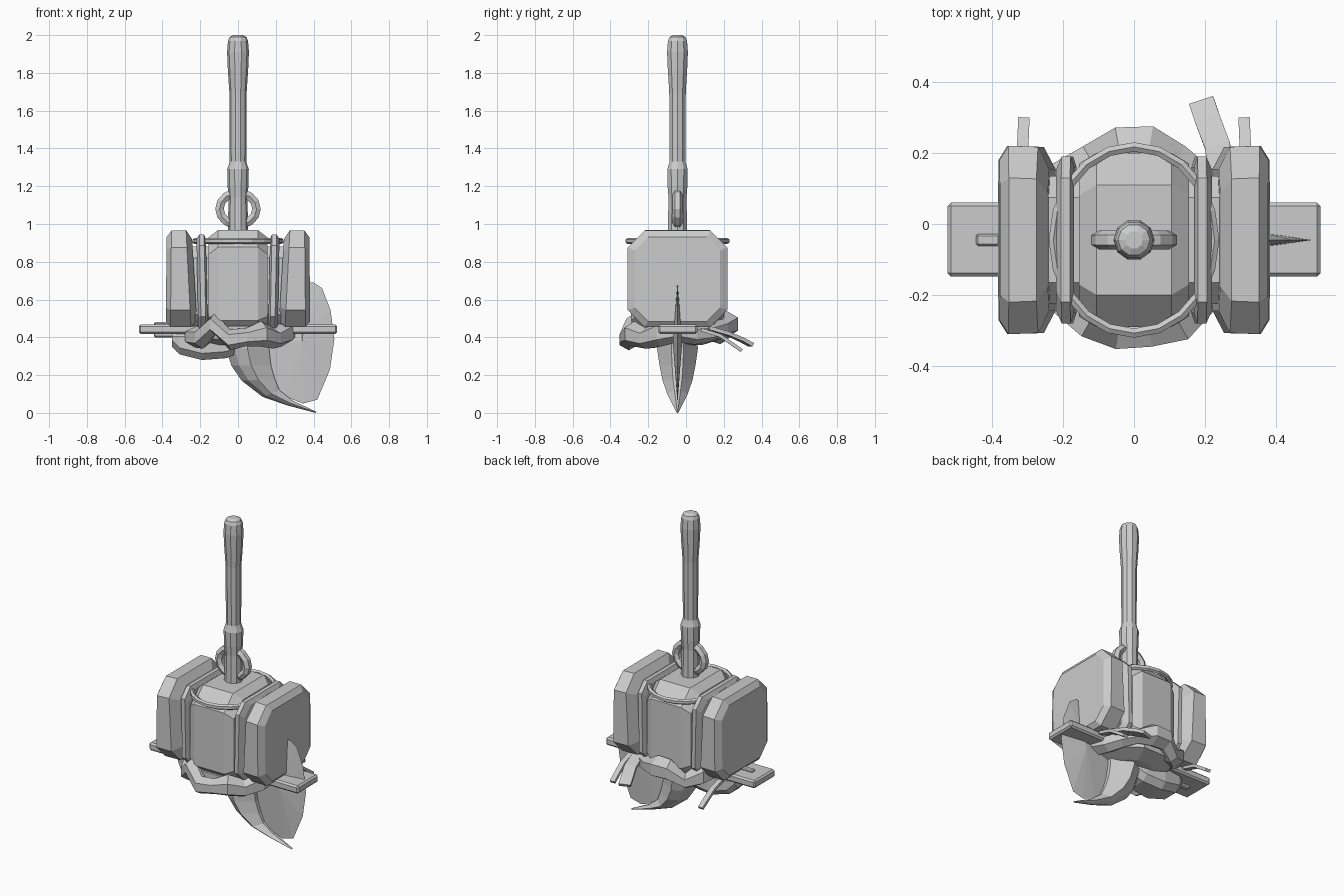
import bpy, math, random
from mathutils import Vector

if "Cube" in bpy.data.objects:
    bpy.data.objects.remove(bpy.data.objects["Cube"])

random.seed(4)
CY = -0.045  # the weapon's axis in y


def make(name, verts, faces):
    me = bpy.data.meshes.new(name)
    me.from_pydata([tuple(v) for v in verts], [], faces)
    me.update()
    ob = bpy.data.objects.new(name, me)
    bpy.context.collection.objects.link(ob)
    bpy.context.view_layer.objects.active = ob
    ob.select_set(True)
    bpy.ops.object.mode_set(mode='EDIT')
    bpy.ops.mesh.select_all(action='SELECT')
    bpy.ops.mesh.normals_make_consistent(inside=False)
    bpy.ops.object.mode_set(mode='OBJECT')
    ob.select_set(False)
    return ob


def loft(name, rings, closed=False):
    n, m = len(rings[0]), len(rings)
    verts = [v for r in rings for v in r]
    faces = []
    for i in range(m if closed else m - 1):
        a, b = i * n, ((i + 1) % m) * n
        faces += [(a + j, a + (j + 1) % n, b + (j + 1) % n, b + j) for j in range(n)]
    if not closed:
        faces += [tuple(range(n)), tuple(range((m - 1) * n, m * n))]
    return make(name, verts, faces)


def octagon(x, hy, z0, z1, c, yc=CY, lean=0.0):
    """Chamfered square in the yz plane; lean shifts x with height."""
    pts = [(-hy + c, z0), (hy - c, z0), (hy, z0 + c), (hy, z1 - c),
           (hy - c, z1), (-hy + c, z1), (-hy, z1 - c), (-hy, z0 + c)]
    mid = (z0 + z1) / 2
    return [(x + lean * (z - mid), yc + y, z) for y, z in pts]


def hoop(name, rx, ry, z, tr, tz, seg, sides, jitter=0.0, vertical=False):
    rings = []
    for i in range(seg):
        a = math.tau * i / seg
        k = 1 + random.uniform(-jitter, jitter)
        dz = random.uniform(-jitter, jitter) * 0.2
        ring = []
        for j in range(sides):
            b = math.tau * (j + 0.5) / sides
            o, h = tr * k * math.cos(b), tz * k * math.sin(b)
            u, v = (rx + o) * math.cos(a), (ry + o) * math.sin(a)
            ring.append((u, CY + h, z + v) if vertical else (u, CY + v, z + h + dz))
        rings.append(ring)
    return loft(name, rings, True)


def box(name, lo, hi, bevel=0.0):
    c = [(x, y, z) for x in (lo[0], hi[0]) for y in (lo[1], hi[1]) for z in (lo[2], hi[2])]
    ob = make(name, c, [(0, 1, 3, 2), (4, 6, 7, 5), (0, 4, 5, 1), (2, 3, 7, 6), (0, 2, 6, 4), (1, 5, 7, 3)])
    if bevel:
        m = ob.modifiers.new('Bevel', 'BEVEL')
        m.width, m.segments = bevel, 1
    return ob


def strip(name, path, w, t):
    """Flat strap along a path of points."""
    pts = [Vector(p) for p in path]
    rings = []
    for i, p in enumerate(pts):
        d = (pts[min(i + 1, len(pts) - 1)] - pts[max(i - 1, 0)]).normalized()
        s = d.cross(Vector((0, 0, 1))).normalized()
        u = s.cross(d)
        rings.append([p + s * a * w + u * b * t for a, b in ((-1, -1), (1, -1), (1, 1), (-1, 1))])
    return loft(name, rings)


# Handle: ten-sided turned shaft
profile = [(0.90, .055), (1.14, .05), (1.20, .055), (1.29, .057), (1.31, .05), (1.33, .044),
           (1.70, .046), (1.82, .054), (1.91, .058), (1.97, .053), (1.99, .045), (2.0, .025)]
loft('handle', [[(r * math.cos(math.tau * i / 10), CY + r * math.sin(math.tau * i / 10), z)
                 for i in range(10)] for z, r in profile])

# Ring through the handle, and hoop around the head
hoop('handle_ring', .098, .085, 1.08, .026, .027, 14, 6, vertical=True)
hoop('head_hoop', .227, .262, .91, .015, .017, 20, 6)

# Central drum of the head
loft('head_core', [octagon(s * x, hy, z0, z1, .09) for s, x, hy, z0, z1 in (
    (-1, .155, .215, .42, .93), (-1, .105, .245, .40, .968),
    (1, .105, .245, .40, .968), (1, .155, .215, .42, .93))])
loft('head_filler', [octagon(x, .18, .46, .88, .06) for x in (-.27, .27)])

for side, tag in ((-1, 'left'), (1, 'right')):
    # Ribs between the drum and the hammer faces
    loft('rib_' + tag, [octagon(side * x, hy, .45, z1, .06, lean=side * .02) for x, hy, z1 in
                        ((.165, .205, .92), (.175, .235, .945), (.2, .235, .945), (.215, .20, .92))])
    # Hammer face plates
    loft('face_plate_' + tag, [octagon(side * x, hy, z0, z1, c, lean=side * ln) for x, hy, z0, z1, c, ln in
                               ((.23, .20, .49, .92, .07, .06), (.262, .262, .455, .967, .09, .05),
                                (.355, .265, .455, .965, .09, -.01), (.38, .225, .485, .93, .07, -.01))])
    # Rear strap ends
    strip('rear_strap_' + tag, [(side * .315, .08, .44), (side * .315, .18, .41), (side * .31, .295, .33)], .016, .009)

# Crossbar below the head
box('crossbar', (-.525, -.148, .418), (.525, .06, .468), .01)

# Ragged fur collar and the bottom plug that fills it
hoop('fur_collar', .245, .262, .43, .062, .06, 18, 6, jitter=.22)
loft('collar_base', [[(r * math.cos(math.tau * i / 10), CY + r * math.sin(math.tau * i / 10), z)
                      for i in range(10)] for z, r in ((.36, .14), (.39, .24), (.46, .24))])
strip('fur_flap', [(.25, .12, .45), (.235, .22, .42), (.205, .30, .385), (.19, .345, .36)], .036, .01)

# Thin crescent blade, thickest at its middle
outline = [(.37, .69), (.40, .69), (.445, .66), (.49, .545), (.51, .39), (.487, .23), (.42, .07), (.345, .05),
           (.25, .085), (.16, .2), (.04, .36), (.1, .44), (.34, .5)]
n = len(outline)
verts = [(x, CY, z) for x, z in outline] + [(.34, CY - .025, .38), (.34, CY + .025, .38)]
make('crescent_blade', verts, [(i, (i + 1) % n, n + k) for i in range(n) for k in (0, 1)])

# Curved beak sweeping to a point on the ground
beak = []
for lx, lz, rx, rz, hw in ((-.08, .42, .17, .42, .10), (-.065, .34, .165, .34, .108), (-.035, .25, .175, .25, .095),
                           (.02, .17, .195, .18, .08), (.13, .085, .22, .12, .055), (.26, .04, .29, .065, .03),
                           (.41, 0, .415, .006, .006)):
    mx, mz = lx * .5 + rx * .5, lz * .5 + rz * .5
    qx, qz = lx * .8 + rx * .2, lz * .8 + rz * .2
    beak.append([(lx, CY, lz), (qx, CY - hw * .65, qz), (mx, CY - hw, mz), (rx, CY - hw * .3, rz),
                 (rx, CY + hw * .3, rz), (mx, CY + hw, mz), (qx, CY + hw * .65, qz)])
loft('beak', beak)

# Rear lump under the collar with its thin tab
loft('under_lump', [octagon(x, hy, z0, .44, .035) for x, hy, z0 in (
    (-.35, .06, .35), (-.31, .085, .31), (-.19, .10, .28), (-.06, .09, .29), (.03, .07, .33))])
box('lump_tab', (-.445, CY - .017, .40), (-.33, CY + .017, .48), .006)
